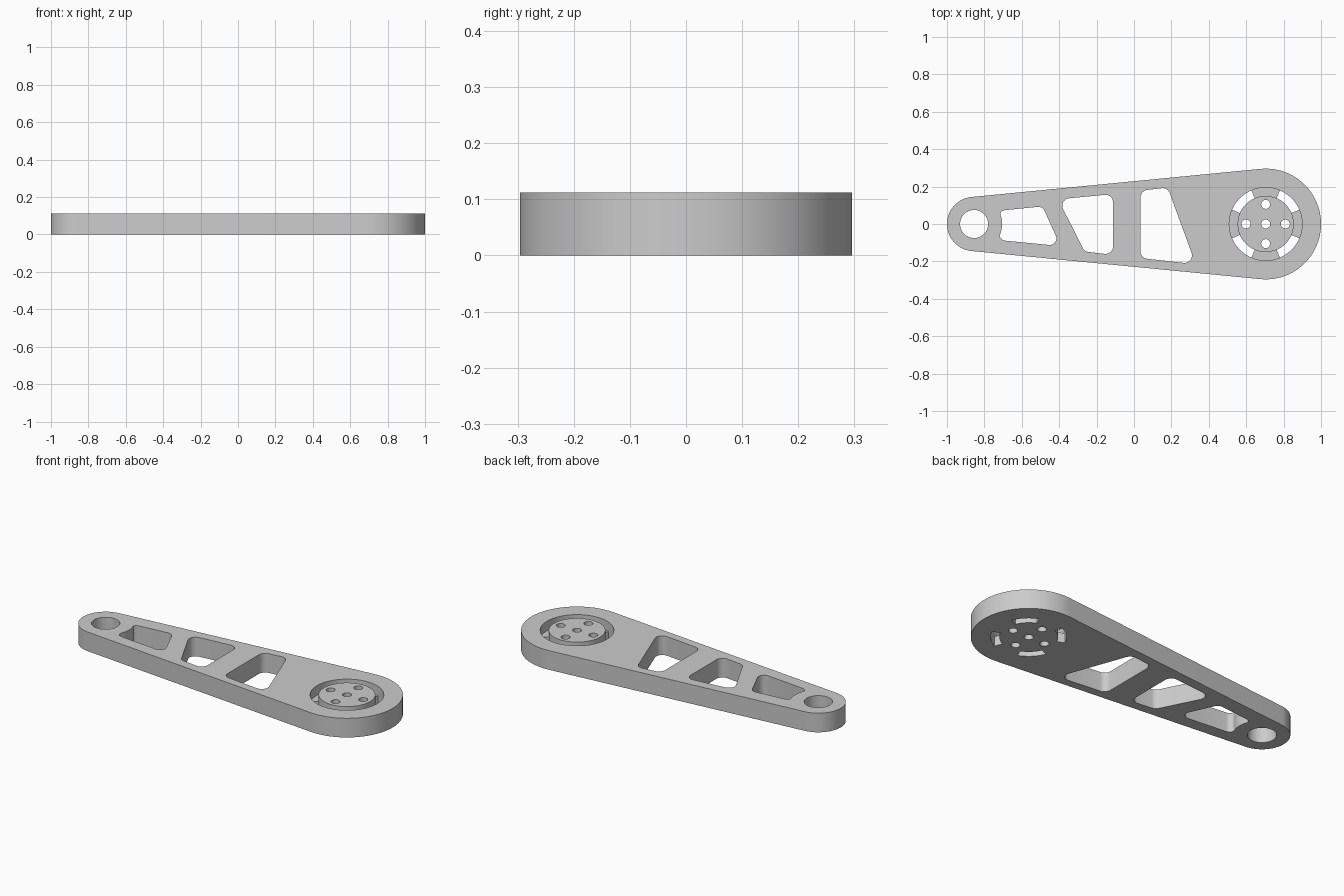
import bpy, bmesh
from math import sin, cos, radians, asin, degrees
from mathutils import Vector

if "Cube" in bpy.data.objects:
    bpy.data.objects.remove(bpy.data.objects["Cube"])

HEIGHT = 0.112
SMALL, SMALL_R = Vector((-0.855, 0)), 0.145
BIG, BIG_R = Vector((0.704, 0)), 0.296
RECESS_R, DISC_R = 0.195, 0.15

grey = bpy.data.materials.new("light grey")
grey.use_nodes = True
grey.diffuse_color = (0.6, 0.6, 0.6, 1)
grey.node_tree.nodes["Principled BSDF"].inputs["Base Color"].default_value = (0.6, 0.6, 0.6, 1)


def arc(centre, r, start, end, steps):
    angles = [radians(start + (end - start) * i / steps) for i in range(steps + 1)]
    return [centre + Vector((cos(a), sin(a))) * r for a in angles]


def circle(centre, r, steps=64):
    return arc(centre, r, 0, 360, steps)[:-1]


def rounded(corners, r, steps=8):
    """Polygon with a tangent arc of radius r at every corner."""
    points = []
    for i, c in enumerate(corners):
        c = Vector(c)
        a = (Vector(corners[i - 1]) - c).normalized()
        b = (Vector(corners[(i + 1) % len(corners)]) - c).normalized()
        half = a.angle(b) / 2
        centre = c + (a + b).normalized() * (r / sin(half))
        start, end = ((c + d * (r * cos(half) / sin(half)) - centre).normalized() for d in (a, b))
        points += [centre + start.slerp(end, k / steps).normalized() * r for k in range(steps + 1)]
    return points


def plate(name, loops, bottom, top):
    """Solid plate: first loop is the outline, the others are openings."""
    curve = bpy.data.curves.new(name, 'CURVE')
    curve.dimensions, curve.fill_mode = '2D', 'BOTH'
    curve.extrude = (top - bottom) / 2
    for loop in loops:
        spline = curve.splines.new('POLY')
        spline.points.add(len(loop) - 1)
        for point, co in zip(spline.points, loop):
            point.co = (co.x, co.y, 0, 1)
        spline.use_cyclic_u = True
    source = bpy.data.objects.new(name + " outline", curve)
    bpy.context.collection.objects.link(source)
    bpy.context.view_layer.update()
    evaluated = source.evaluated_get(bpy.context.evaluated_depsgraph_get())
    mesh = bpy.data.meshes.new_from_object(evaluated)
    bpy.data.objects.remove(source)

    bm = bmesh.new()
    bm.from_mesh(mesh)
    bmesh.ops.remove_doubles(bm, verts=bm.verts, dist=1e-5)
    bmesh.ops.translate(bm, verts=bm.verts, vec=(0, 0, (top + bottom) / 2))
    bmesh.ops.recalc_face_normals(bm, faces=bm.faces)
    bm.to_mesh(mesh)
    bm.free()
    mesh.materials.clear()
    mesh.materials.append(grey)
    obj = bpy.data.objects.new(name, mesh)
    bpy.context.collection.objects.link(obj)
    bpy.ops.object.select_all(action='DESELECT')
    obj.select_set(True)
    bpy.context.view_layer.objects.active = obj
    bpy.ops.object.shade_smooth_by_angle(angle=radians(30))


# Tapered arm outline: two round ends joined by tangent sides
tangent = 90 + degrees(asin((BIG_R - SMALL_R) / (BIG - SMALL).length))
outline = arc(BIG, BIG_R, -tangent, tangent, 64) + arc(SMALL, SMALL_R, tangent, 360 - tangent, 48)

# Lightening windows; the one by the pivot follows the pivot boss
window_end = rounded([(-0.72, 0.071), (-0.489, 0.094), (-0.393, -0.118), (-0.72, -0.086)], 0.035)
boss = SMALL_R + 0.005
window_end = [p if (p - SMALL).length > boss else SMALL + (p - SMALL).normalized() * boss
              for p in window_end] + arc(SMALL, boss, -12, 12, 8)
window_middle = rounded([(-0.405, 0.132), (-0.112, 0.16), (-0.112, -0.165), (-0.265, -0.147)], 0.04)
window_wide = rounded([(0.035, 0.178), (0.18, 0.195), (0.33, -0.215), (0.035, -0.182)], 0.04)

plate("arm", [outline, circle(SMALL, 0.075), circle(BIG, RECESS_R),
              window_end, window_middle, window_wide], 0, HEIGHT)

# Hub disc with a centre hole and four bolt holes
bolts = [circle(BIG, 0.024, 24)]
for k in range(4):
    a = radians(90 * k)
    bolts.append(circle(BIG + Vector((cos(a), sin(a))) * 0.105, 0.024, 24))
plate("hub_disc", [circle(BIG, DISC_R)] + bolts, 0, HEIGHT)

# Low spokes joining the disc to the arm, flush with the underside
for k, side in enumerate(("left", "back", "right", "front")):
    mid = 90 * k
    sector = (arc(BIG, RECESS_R + 0.002, mid - 23, mid + 23, 12)
              + arc(BIG, DISC_R - 0.002, mid + 23, mid - 23, 12))
    plate("spoke_" + side, [sector], 0, HEIGHT / 2)
